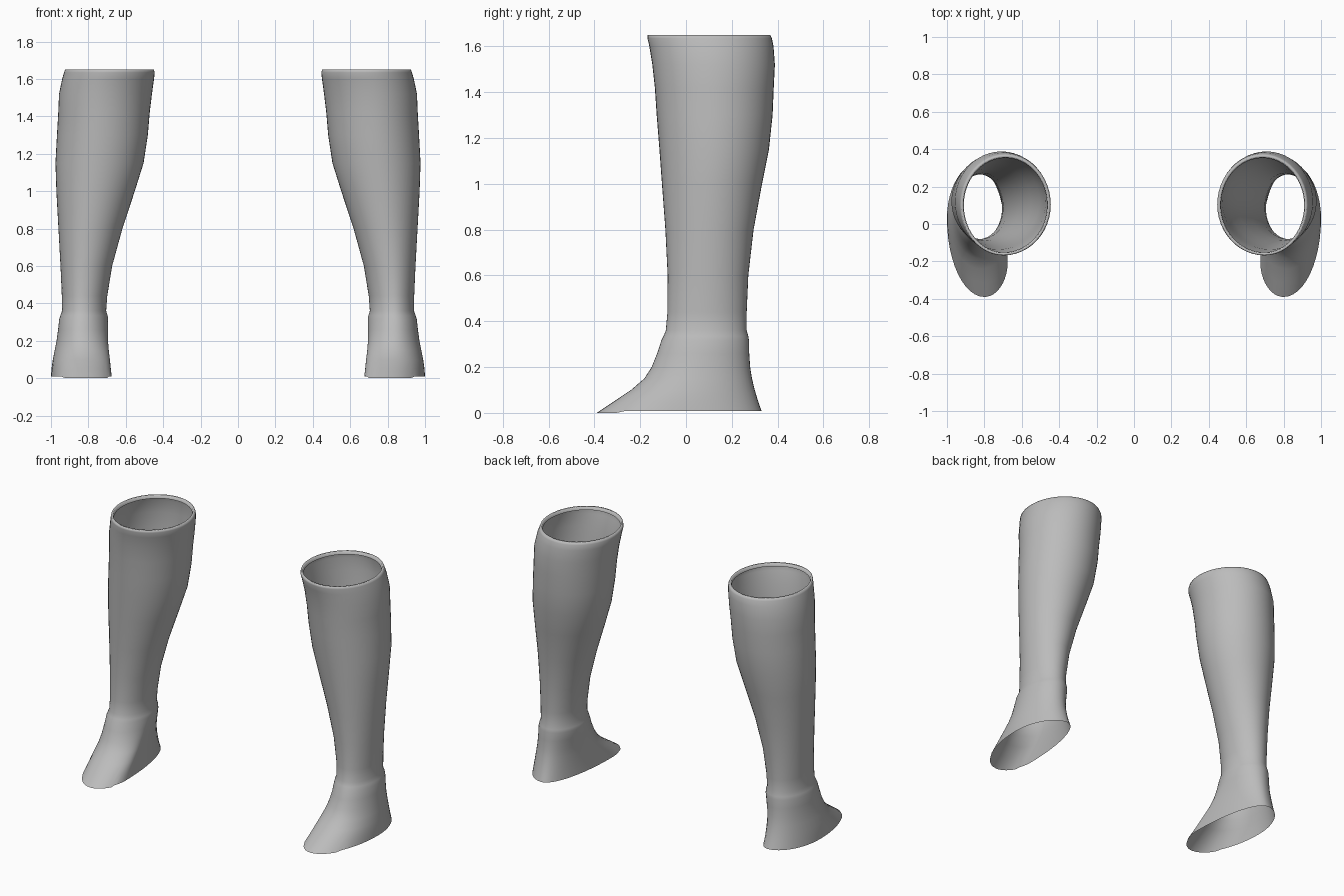
import bpy, bmesh, math

grey = bpy.data.materials.new("soft grey")
grey.diffuse_color = (0.5, 0.5, 0.5, 1)

# Cross sections: height, inner x, outer x, front y, back y
SECTIONS = [
    (0.007, 0.675, 1.000, -0.390, 0.330),
    (0.05, 0.680, 0.997, -0.315, 0.315),
    (0.10, 0.685, 0.990, -0.240, 0.300),
    (0.15, 0.691, 0.980, -0.182, 0.288),
    (0.20, 0.695, 0.970, -0.150, 0.280),
    (0.26, 0.695, 0.962, -0.126, 0.276),
    (0.315, 0.694, 0.956, -0.108, 0.275),
    (0.335, 0.697, 0.950, -0.098, 0.272),
    (0.36, 0.705, 0.941, -0.088, 0.265),
    (0.44, 0.699, 0.942, -0.081, 0.265),
    (0.60, 0.673, 0.949, -0.080, 0.272),
    (0.80, 0.618, 0.960, -0.090, 0.295),
    (1.00, 0.552, 0.971, -0.105, 0.332),
    (1.15, 0.505, 0.976, -0.116, 0.362),
    (1.30, 0.482, 0.968, -0.128, 0.378),
    (1.42, 0.472, 0.961, -0.136, 0.383),
    (1.52, 0.460, 0.957, -0.147, 0.388),
    (1.60, 0.449, 0.940, -0.160, 0.382),
    (1.635, 0.445, 0.930, -0.168, 0.375),
    (1.65, 0.450, 0.925, -0.167, 0.368),
    (1.65, 0.461, 0.914, -0.155, 0.357),
    (1.63, 0.465, 0.910, -0.151, 0.353),
]
QUARTER = 12


def mix(a, b, k):
    return a + (b - a) * k


def outline(z, xi, xo, yf, yb):
    """Four elliptical quarters, skewed into a sole shape near the ground."""
    k = max(0.0, min(1.0, (0.31 - z) / 0.303)) ** 1.4
    mx, my = (xi + xo) / 2, (yf + yb) / 2
    xf, xb = mix(mx + 0.01, 0.80, k), mix(mx, 0.82, k)
    yi, yo = mix(my, -0.20, k), mix(my, 0.03, k)
    pts = []
    for i in range(4 * QUARTER):
        t = 2 * math.pi * i / (4 * QUARTER)
        s, c = math.sin(t), math.cos(t)
        side_x, side_y = (xo, yo) if s >= 0 else (xi, yi)
        end_x, end_y = (xf, yf) if c >= 0 else (xb, yb)
        pts.append((end_x + (side_x - end_x) * abs(s),
                    side_y + (end_y - side_y) * abs(c), z))
    return pts


def make_boot(name, side):
    bm = bmesh.new()
    rings = [[bm.verts.new((side * x, y, z)) for x, y, z in outline(*sec)]
             for sec in SECTIONS]
    # The sole rim dips slightly at the toe
    for v in rings[0]:
        v.co.z = 0.0 if v.co.y < -0.3 else 0.008
    n = 4 * QUARTER
    for a, b in zip(rings, rings[1:]):
        for i in range(n):
            j = (i + 1) % n
            quad = (a[i], a[j], b[j], b[i])
            bm.faces.new(quad if side > 0 else quad[::-1])
    mesh = bpy.data.meshes.new(name)
    bm.to_mesh(mesh)
    bm.free()
    mesh.materials.append(grey)
    mesh.shade_smooth()
    ob = bpy.data.objects.new(name, mesh)
    bpy.context.collection.objects.link(ob)


# Open-ended mirrored pair
make_boot("boot_left", 1)
make_boot("boot_right", -1)
